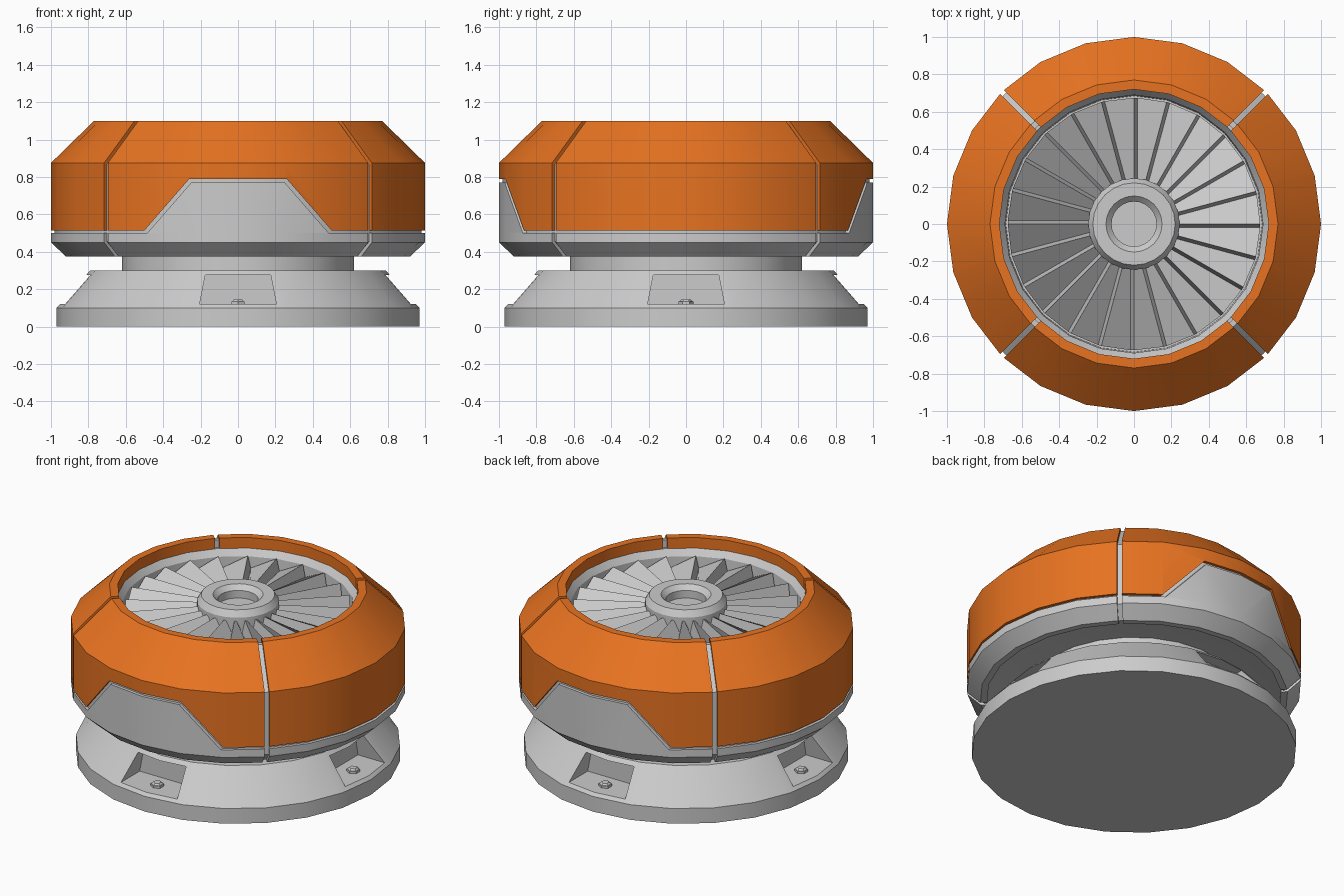
import bpy, bmesh, math
from mathutils import Matrix

if "Cube" in bpy.data.objects:
    bpy.data.objects.remove(bpy.data.objects["Cube"])

SEG = 24
orange = bpy.data.materials.new("orange_paint")
orange.diffuse_color = (0.8, 0.17, 0.015, 1)
orange.use_nodes = True
orange.node_tree.nodes["Principled BSDF"].inputs["Base Color"].default_value = orange.diffuse_color


def finish(name, bm, mat=None):
    bmesh.ops.recalc_face_normals(bm, faces=bm.faces)
    me = bpy.data.meshes.new(name)
    bm.to_mesh(me)
    bm.free()
    ob = bpy.data.objects.new(name, me)
    bpy.context.collection.objects.link(ob)
    if mat:
        me.materials.append(mat)
    return ob


def lathe(name, profile, closed=False, mat=None):
    """Revolve (radius, z) points about z; closed makes a solid ring."""
    bm = bmesh.new()
    rings = []
    for r, z in profile:
        if r == 0:
            rings.append([bm.verts.new((0, 0, z))] * SEG)
        else:
            rings.append([bm.verts.new((r * math.cos(math.tau * i / SEG),
                                        r * math.sin(math.tau * i / SEG), z)) for i in range(SEG)])
    pairs = list(zip(rings, rings[1:]))
    if closed:
        pairs.append((rings[-1], rings[0]))
    for a, b in pairs:
        for i in range(SEG):
            j = (i + 1) % SEG
            bm.faces.new(list(dict.fromkeys((a[i], a[j], b[j], b[i]))))
    return finish(name, bm, mat)


def prism(name, pts, y0, y1, angle=0):
    """Extrude an (x, z) outline along y, then turn it about z."""
    bm = bmesh.new()
    a = [bm.verts.new((x, y0, z)) for x, z in pts]
    b = [bm.verts.new((x, y1, z)) for x, z in pts]
    bm.faces.new(a)
    bm.faces.new(b[::-1])
    for i in range(len(pts)):
        j = (i + 1) % len(pts)
        bm.faces.new((a[i], a[j], b[j], b[i]))
    bmesh.ops.rotate(bm, verts=bm.verts, matrix=Matrix.Rotation(angle, 3, 'Z'))
    return finish(name, bm)


def boolean(ob, cutters, op='DIFFERENCE'):
    for c in cutters:
        m = ob.modifiers.new("cut", 'BOOLEAN')
        m.operation, m.object, m.solver = op, c, 'EXACT'
    bpy.context.view_layer.update()
    me = bpy.data.meshes.new_from_object(ob.evaluated_get(bpy.context.evaluated_depsgraph_get()))
    ob.modifiers.clear()
    ob.data = me


def mirrored(right_side):
    return right_side + [(-x, z) for x, z in reversed(right_side)]


# Cutters: diagonal slots, front/back notch, panel outline, base pockets
slot = mirrored([(0.014, 0.3), (0.014, 1.3)])
slots = [prism("slot_cutter", slot, -1.5, 1.5, math.radians(a)) for a in (45, 135)]
notch = prism("notch_cutter", mirrored([(0.60, 0.40), (0.26, 0.79)]), -1.5, 1.5)
outline = prism("panel_cutter", mirrored([(0.485, 0.50), (0.25, 0.77)]), -1.5, 1.5)
pockets = [prism("pocket_cutter", mirrored([(0.205, 0.12), (0.175, 0.275)]), -1.2, -0.73, k * math.pi / 2)
           for k in range(4)]
cutters = slots + [notch, outline] + pockets

# Base with four bolt pockets
base = lathe("base", [(0, 0), (0.97, 0), (0.97, 0.1), (0.79, 0.3), (0, 0.3)])
boolean(base, pockets)

# Neck
neck = lathe("neck", [(0, 0.29), (0.62, 0.29), (0.62, 0.46), (0, 0.46)])

# Inner core, seen through slots and seams, with the bowl for the fan
core = lathe("core", [(0, 0.43), (0.62, 0.43), (0.90, 0.385), (0.98, 0.455), (0.98, 0.865),
                      (0.765, 1.08), (0.735, 1.08), (0.735, 1.03), (0.72, 1.03),
                      (0.69, 0.99), (0.685, 0.86), (0, 0.86)])

# Lower grey rim
rim = lathe("lower_rim", [(0.88, 0.375), (0.92, 0.375), (1, 0.45), (1, 0.50),
                          (0.95, 0.50), (0.95, 0.46), (0.88, 0.40)], True)
boolean(rim, slots)

# Orange shell in four segments, notched front and back
shell = lathe("orange_shell", [(1, 0.515), (1, 0.875), (0.77, 1.1), (0.72, 1.1), (0.72, 1.03),
                               (0.745, 1.03), (0.745, 1.06), (0.96, 0.85), (0.96, 0.515)], True, orange)
boolean(shell, slots + [notch])

# Grey panels filling the notches
panels = lathe("grey_panels", [(1, 0.45), (1, 0.85), (0.95, 0.85), (0.95, 0.45)], True)
boolean(panels, [outline], 'INTERSECT')

# Fan: saw-tooth ring of 24 tilted blades
bm = bmesh.new()
cols = []
for i in range(24):
    for da_in, da_out, z in ((0, 0, 1.0), (10, 13.5, 0.92)):
        col = []
        for r, da, h in ((0.2, da_in, z), (0.675, da_out, z), (0.675, da_out, 0.85)):
            t = math.radians(15 * i + da)
            col.append(bm.verts.new((r * math.cos(t), r * math.sin(t), h)))
        cols.append(col)
for a, b in zip(cols, cols[1:] + cols[:1]):
    for k in range(2):
        bm.faces.new((a[k], a[k + 1], b[k + 1], b[k]))
fan = finish("fan_blades", bm)

# Hub
hub = lathe("fan_hub", [(0, 0.87), (0.245, 0.87), (0.245, 1.02), (0.22, 1.06), (0.15, 1.06),
                        (0.12, 1.03), (0.12, 0.98), (0, 0.98)])

# Hex bolts in the pockets
bm = bmesh.new()
for k in range(4):
    a = k * math.pi / 2
    for r1, r2, z, d in ((0.04, 0.04, 0.125, 0.02), (0.036, 0.024, 0.14, 0.012)):
        bmesh.ops.create_cone(bm, cap_ends=True, segments=6, radius1=r1, radius2=r2, depth=d,
                              matrix=Matrix.Translation((0.84 * math.cos(a), 0.84 * math.sin(a), z)))
finish("bolts", bm)

for c in cutters:
    bpy.data.objects.remove(c)

# Smooth the round walls, keep the edges sharp
for ob in (base, neck, core, rim, shell, panels, hub):
    bpy.ops.object.select_all(action='DESELECT')
    ob.select_set(True)
    bpy.context.view_layer.objects.active = ob
    bpy.ops.object.shade_smooth_by_angle(angle=math.radians(25))
